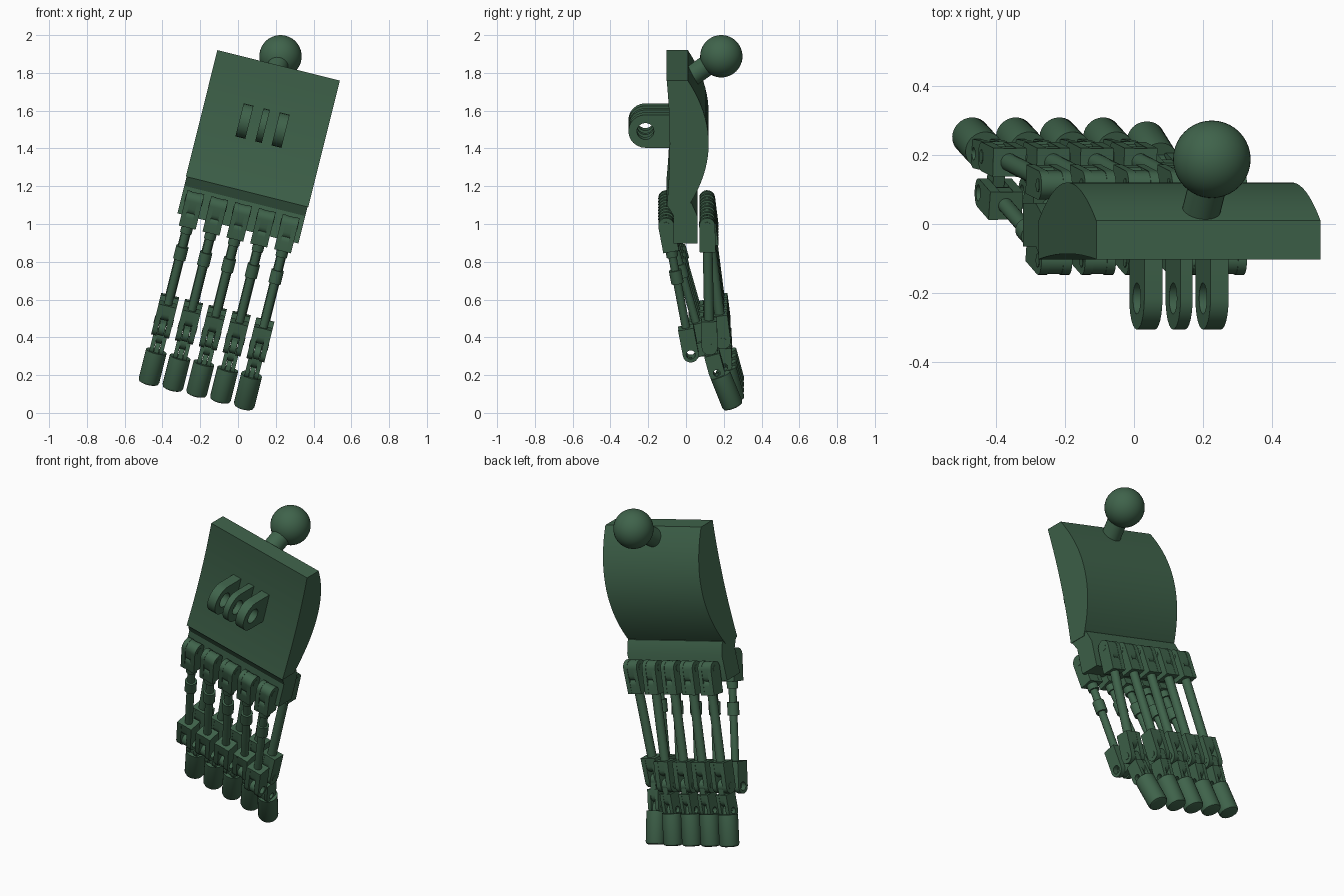
import bpy, bmesh
from math import radians, pi, sin, cos, atan2
from mathutils import Matrix, Vector

if "Cube" in bpy.data.objects:
    bpy.data.objects.remove(bpy.data.objects["Cube"])

# Local frame: x across the hand, y depth, z along the hand (0 at wrist edge)
HAND = Matrix.Translation((0.215, 0, 1.84)) @ Matrix.Rotation(radians(14), 4, 'Y')
SIDE = Matrix(((0, 0, 1, 0), (1, 0, 0, 0), (0, 1, 0, 0), (0, 0, 0, 1)))

green = bpy.data.materials.new("green")
green.diffuse_color = (0.05, 0.125, 0.07, 1)
green.use_nodes = True
green.node_tree.nodes["Principled BSDF"].inputs["Base Color"].default_value = green.diffuse_color


def add(name, mesh, matrix):
    mesh.transform(matrix)
    mesh.materials.clear()
    mesh.materials.append(green)
    ob = bpy.data.objects.new(name, mesh)
    bpy.context.collection.objects.link(ob)
    return ob


def circle(c, r, n=24):
    return [(c[0] + r * cos(2 * pi * i / n), c[1] + r * sin(2 * pi * i / n)) for i in range(n)]


def bar(p, q, r, square=False, n=12):
    """Outline in (depth, length): round at p, round or square at q."""
    a = atan2(q[1] - p[1], q[0] - p[0])
    arc = lambda c, s: [(c[0] + r * cos(s + pi * i / n), c[1] + r * sin(s + pi * i / n)) for i in range(n + 1)]
    end = arc(q, a - pi / 2)
    return arc(p, a + pi / 2) + ([end[0], end[-1]] if square else end)


def plate(name, outline, u, width, hole=None, bevel=0):
    """Side-on outline (with optional round hole) given a width across the hand."""
    cu = bpy.data.curves.new(name, 'CURVE')
    cu.dimensions = '2D'
    cu.fill_mode = 'BOTH'
    cu.extrude = width / 2
    for pts in [outline] + ([circle(*hole)] if hole else []):
        sp = cu.splines.new('POLY')
        sp.points.add(len(pts) - 1)
        for p, co in zip(sp.points, pts):
            p.co = (co[0], co[1], 0, 1)
        sp.use_cyclic_u = True
    tmp = bpy.data.objects.new(name + "_tmp", cu)
    bpy.context.collection.objects.link(tmp)
    bpy.context.view_layer.update()
    mesh = bpy.data.meshes.new_from_object(tmp.evaluated_get(bpy.context.evaluated_depsgraph_get()))
    bpy.data.objects.remove(tmp)
    bm = bmesh.new()
    bm.from_mesh(mesh)
    bmesh.ops.remove_doubles(bm, verts=bm.verts, dist=1e-5)
    bmesh.ops.recalc_face_normals(bm, faces=bm.faces)
    bm.to_mesh(mesh)
    bm.free()
    return add(name, mesh, HAND @ SIDE @ Matrix.Translation((0, 0, u)))


def rod(name, p, q, r, matrix=HAND, chamfer=0):
    """Round bar from p to q; chamfer softens the q end."""
    p, q = Vector(p), Vector(q)
    d = q - p
    bm = bmesh.new()
    bmesh.ops.create_cone(bm, cap_ends=True, segments=28, radius1=r, radius2=r, depth=d.length)
    if chamfer:
        edges = [e for e in bm.edges if all(v.co.z > 0 for v in e.verts)]
        bmesh.ops.bevel(bm, geom=edges, offset=chamfer, segments=2, affect='EDGES', profile=0.5)
    mesh = bpy.data.meshes.new(name)
    bm.to_mesh(mesh)
    bm.free()
    rot = d.to_track_quat('Z', 'Y').to_matrix().to_4x4()
    return add(name, mesh, matrix @ Matrix.Translation((p + q) / 2) @ rot)


def clevis(name, u, pin, toward, length, r, width, hole=0, gap=0.04):
    """Fork: two cheeks round at the pin, plus a bridge at the far end."""
    pin = Vector(pin)
    d = (Vector(toward) - pin).normalized()
    end = pin + d * length
    cheek = (width - gap) / 2
    for side, s in (("left", -1), ("right", 1)):
        plate(f"{name}_{side}_cheek", bar(pin, end, r, True), u + s * (gap + cheek) / 2, cheek,
              (pin, hole) if hole else None)
    plate(name + "_bridge", bar(end - d * length * 0.35, end, r * 0.97, True), u, gap + 0.004)


# Palm shell: domed back, slightly hollow front
N = 20
ws = [-0.69 * i / N for i in range(N + 1)]
dome = [(0.01 + 0.11 * (1 - ((w + 0.345) / 0.345) ** 2), w) for w in ws]
hollow = [(-0.086 - 0.016 * ((w + 0.345) / 0.345) ** 2, w) for w in reversed(ws)]
plate("palm_shell", dome + hollow, 0, 0.668)

# Knuckle block below the palm
plate("knuckle_block", [(-0.095, -0.67), (0.03, -0.67), (0.06, -0.74), (0.06, -0.89),
                        (-0.065, -0.89), (-0.065, -0.74), (-0.095, -0.69)], 0, 0.66)

# Three mounting tabs on the front
for n, (u, t) in enumerate(((-0.104, 0.054), (-0.005, 0.036), (0.093, 0.054))):
    plate(f"mount_tab_{n + 1}", bar((-0.215, -0.33), (-0.08, -0.33), 0.09, True), u, t,
          ((-0.215, -0.33), 0.045))

# Wrist ball and stem
rod("wrist_stem", (0.19, 0.02, 1.775), (0.225, 0.16, 1.875), 0.055, Matrix())
bm = bmesh.new()
bmesh.ops.create_uvsphere(bm, u_segments=40, v_segments=24, radius=0.112)
ball = bpy.data.meshes.new("wrist_ball")
bm.to_mesh(ball)
bm.free()
add("wrist_ball", ball, Matrix.Translation((0.225, 0.187, 1.888)))

# Five fingers: front and back rods joined at a hinged tip; the last one is curled forward
for i in range(5):
    u = -0.262 + 0.13 * i
    f = f"finger_{i + 1}"
    curl = i == 4
    s = 0 if curl else 1
    F, B0 = Vector((-0.105, -0.80)), Vector((0.112, -0.80))
    A = Vector((0.025 + 0.065 * s, -1.503))
    B = Vector((0.125 + 0.07 * s, -1.463))
    C = Vector((0.163 + 0.04 * s, -1.606))
    T = Vector((0.182 + 0.03 * s, -1.625))
    E = Vector((0.25 + 0.008 * s, -1.80))
    at = lambda p: (u, p[0], p[1])

    # Upper forks and pins on the knuckle block
    for side, top, low in (("front", F, A), ("back", B0, B)):
        clevis(f"{f}_{side}_upper_fork", u, top, low, 0.145, 0.042, 0.092)
        plate(f"{f}_{side}_upper_lug", bar(top, top.lerp(low, 0.06), 0.04), u, 0.044)
        rod(f"{f}_{side}_upper_pin", (u - 0.048, *top), (u + 0.048, *top), 0.02)
        # Lower forks, opening towards the tip
        clevis(f"{f}_{side}_lower_fork", u, low, top, 0.14, 0.042, 0.098,
               0.024 if side == "front" else 0)
    rod(f"{f}_back_lower_pin", (u - 0.051, *B), (u + 0.051, *B), 0.02)

    # Front rod with collars, plain back rod
    rod(f"{f}_front_rod", at(F.lerp(A, 0.16)), at(F.lerp(A, 0.83)), 0.022)
    rod(f"{f}_upper_collar", at(F.lerp(A, 0.19)), at(F.lerp(A, 0.255)), 0.031)
    rod(f"{f}_middle_collar", at(F.lerp(A, 0.36)), at(F.lerp(A, 0.46)), 0.033)
    rod(f"{f}_back_rod", at(B0.lerp(B, 0.12)), at(B0.lerp(B, 0.83)), 0.026)

    # Link between the rods, phalanx fork and fingertip
    plate(f"{f}_cross_link", bar(A, B, 0.036), u, 0.034, (A, 0.024))
    plate(f"{f}_phalanx_tongue", bar(B, B.lerp(C, 0.5), 0.034, True), u, 0.036)
    clevis(f"{f}_phalanx", u, C, B, 0.10, 0.042, 0.074, 0.018, 0.03)
    plate(f"{f}_tip_tongue", bar(C, C + (E - T) * 0.3, 0.03, True), u, 0.026, (C, 0.018))
    rod(f"{f}_tip", at(T), at(E), 0.056, chamfer=0.016)

# Smooth round surfaces, keep hard edges
for ob in bpy.context.scene.objects:
    ob.select_set(True)
    bpy.context.view_layer.objects.active = ob
bpy.ops.object.shade_smooth_by_angle(angle=radians(30))
